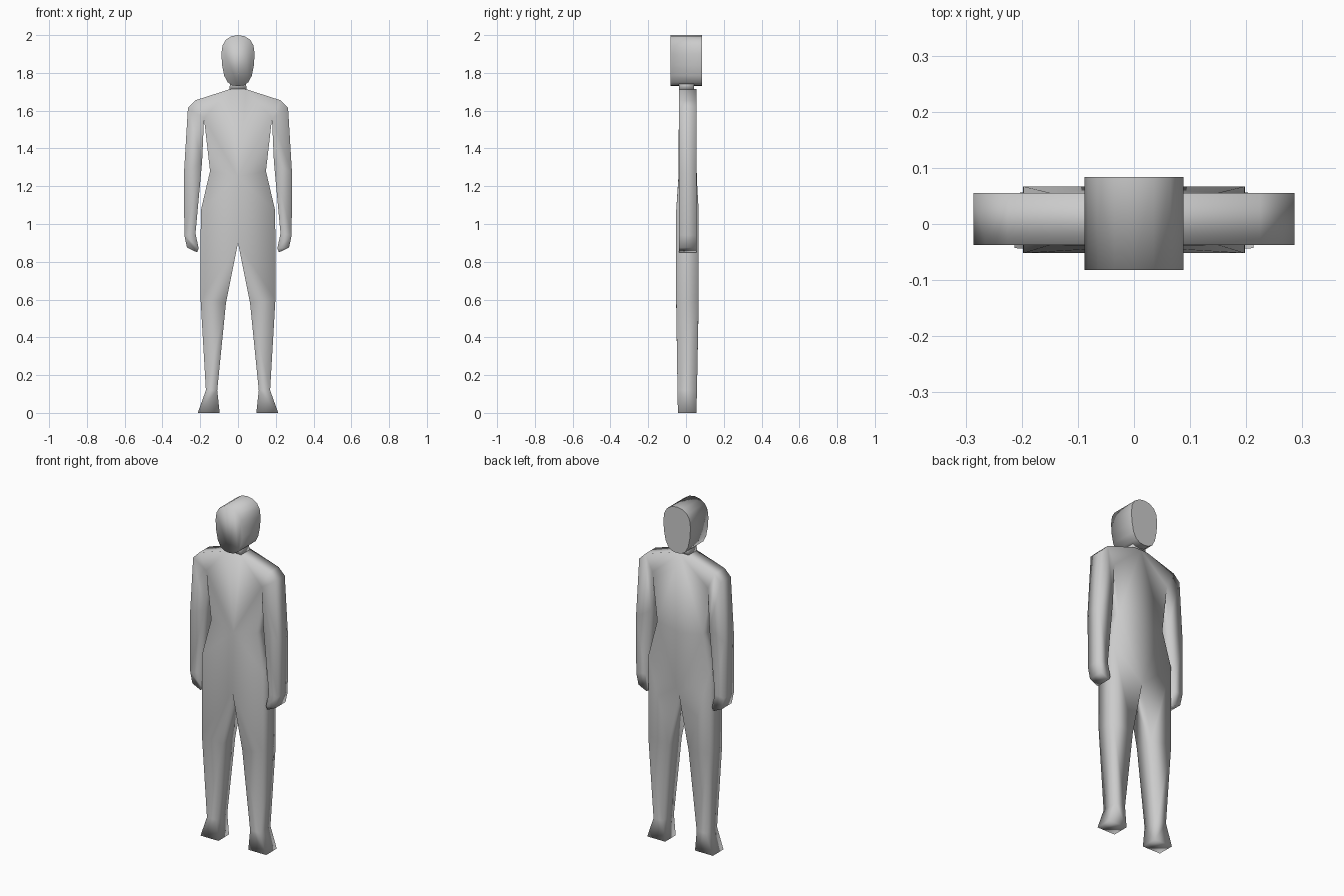
import bpy, bmesh

if "Cube" in bpy.data.objects:
    bpy.data.objects.remove(bpy.data.objects["Cube"])


def slab(name, pts, cells, flat_back=False):
    """Mirrored half silhouette; each point is (x, z, front y, back y)."""
    bm = bmesh.new()
    for s in (1, -1):
        front = {k: bm.verts.new((s * x, f, z)) for k, (x, z, f, b) in pts.items()}
        back = {k: bm.verts.new((s * x, b, z)) for k, (x, z, f, b) in pts.items()}
        count = {}
        for cell in cells:
            bm.faces.new([front[k] for k in cell])
            bm.faces.new([back[k] for k in reversed(cell)])
            for a, b in zip(cell, cell[1:] + cell[:1]):
                key = tuple(sorted((a, b), key=str))
                count[key] = count.get(key, 0) + 1
        # side walls on the outline, none on the centre line
        for (a, b), n in count.items():
            if n == 1 and (pts[a][0] > 0 or pts[b][0] > 0):
                bm.faces.new((front[a], front[b], back[b], back[a]))
    bmesh.ops.remove_doubles(bm, verts=bm.verts[:], dist=1e-5)
    bmesh.ops.recalc_face_normals(bm, faces=bm.faces[:])
    for face in bm.faces:
        face.smooth = True
    if flat_back:
        for face in bm.faces:
            if face.normal.y > 0.9:
                for e in face.edges:
                    e.smooth = False
    mesh = bpy.data.meshes.new(name)
    bm.to_mesh(mesh)
    bm.free()
    obj = bpy.data.objects.new(name, mesh)
    bpy.context.collection.objects.link(obj)
    return obj


# Body: torso, arms and legs as one thin slab
T = (-0.037, 0.055)
H = (-0.052, 0.067)
body = {
    "top": (0, 1.715, *T), "neck": (0.045, 1.713, *T),
    "shoulder": (0.225, 1.655, *T), "deltoid": (0.265, 1.615, *T),
    "armpit": (0.18, 1.56, *T),
    "waist": (0.148, 1.28, *T), "belly": (0, 1.25, -0.040, 0.057),
    "hip": (0.197, 1.07, *H), "crotch": (0, 0.90, *H),
    "knee_out": (0.198, 0.60, *H), "knee_in": (0.064, 0.58, *H),
    "ankle_out": (0.17, 0.12, -0.045, 0.058), "ankle_in": (0.11, 0.12, -0.045, 0.058),
    "foot_out": (0.213, 0, -0.043, 0.055), "foot_in": (0.097, 0, -0.043, 0.055),
    "elbow_out": (0.286, 1.27, *T), "elbow_in": (0.19, 1.33, *T),
    "wrist_out": (0.284, 0.94, *T), "wrist_in": (0.225, 0.95, *T),
    "knuckle": (0.27, 0.875, *T), "fingertip": (0.217, 0.85, *T),
    "thumb": (0.208, 0.87, *T),
}
slab("body", body, [
    ["top", "neck", "shoulder", "armpit", "waist", "belly"],
    ["belly", "waist", "hip", "crotch"],
    ["crotch", "hip", "knee_out", "knee_in"],
    ["knee_in", "knee_out", "ankle_out", "ankle_in"],
    ["ankle_in", "ankle_out", "foot_out", "foot_in"],
    ["shoulder", "deltoid", "elbow_out", "elbow_in", "armpit"],
    ["elbow_in", "elbow_out", "wrist_out", "wrist_in"],
    ["wrist_in", "wrist_out", "knuckle", "fingertip", "thumb"],
])

# Neck: short tapered block
neck = [(0, 1.71), (0.046, 1.71), (0.04, 1.76), (0, 1.76)]
slab("neck", {i: (x, z, -0.037, 0.042) for i, (x, z) in enumerate(neck)}, [[0, 1, 2, 3]])

# Head: egg-shaped outline pushed straight back
head = [(0, 2.0), (0.035, 1.994), (0.065, 1.975), (0.082, 1.945), (0.088, 1.90),
        (0.084, 1.84), (0.073, 1.785), (0.055, 1.75), (0.03, 1.734), (0, 1.73)]
slab("head", {i: (x, z, -0.082, 0.084) for i, (x, z) in enumerate(head)},
     [list(range(len(head)))], flat_back=True)
